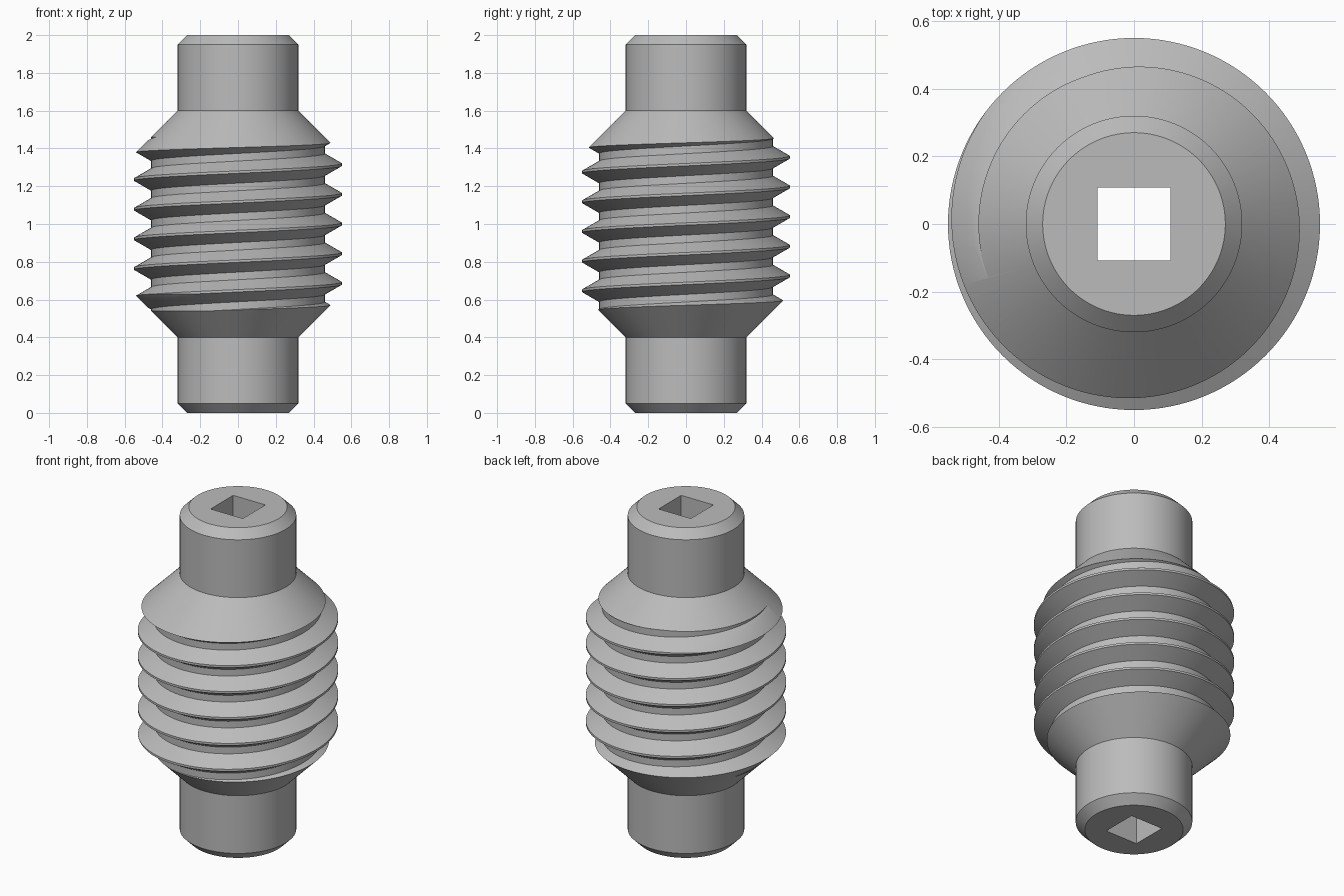
import bpy, bmesh, math

cube = bpy.data.objects.get("Cube")
if cube:
    bpy.data.objects.remove(cube, do_unlink=True)

SEGMENTS = 128
PITCH = math.pi * 0.05
ROOT, CREST = 0.46, 0.55

steel = bpy.data.materials.new("grey steel")
steel.use_nodes = True
GREY = (0.5, 0.5, 0.5, 1)
steel.diffuse_color = GREY
steel.node_tree.nodes["Principled BSDF"].inputs["Base Color"].default_value = GREY


def make_object(name, bm):
    bmesh.ops.recalc_face_normals(bm, faces=bm.faces)
    mesh = bpy.data.meshes.new(name)
    bm.to_mesh(mesh)
    bm.free()
    mesh.materials.append(steel)
    obj = bpy.data.objects.new(name, mesh)
    bpy.context.collection.objects.link(obj)
    return obj


def lathe(name, profile):
    """Revolve (radius, height) points into a capped solid."""
    bm = bmesh.new()
    rings = []
    for r, z in profile:
        angles = [math.tau * i / SEGMENTS for i in range(SEGMENTS)]
        rings.append([bm.verts.new((r * math.cos(a), r * math.sin(a), z)) for a in angles])
    for low, high in zip(rings, rings[1:]):
        for i in range(SEGMENTS):
            k = (i + 1) % SEGMENTS
            bm.faces.new((low[i], low[k], high[k], high[i]))
    bm.faces.new(rings[0][::-1])
    bm.faces.new(rings[-1])
    return make_object(name, bm)


def thread_rod(name, turns):
    """Endless right-handed screw thread, with a crest at z = 1 on +x."""
    crest_half = 0.0065
    flank = (CREST - ROOT) * math.tan(math.radians(30))
    tooth = [(ROOT, -crest_half - flank), (CREST, -crest_half),
             (CREST, crest_half), (ROOT, crest_half + flank)]
    bm = bmesh.new()
    columns = []
    for i in range(SEGMENTS):
        a = math.tau * i / SEGMENTS
        columns.append([bm.verts.new((r * math.cos(a), r * math.sin(a),
                                      1 + dz + PITCH * (turn + i / SEGMENTS)))
                        for turn in range(-turns, turns + 1) for r, dz in tooth])
    # The last column meets the first one turn higher up
    columns.append(columns[0][len(tooth):])
    for left, right in zip(columns, columns[1:]):
        for j in range(min(len(left), len(right)) - 1):
            bm.faces.new((left[j], right[j], right[j + 1], left[j + 1]))
    # Close both open ends with a fan
    ends = [e for e in bm.edges if e.is_boundary]
    reach = PITCH * turns
    low, high = bm.verts.new((0, 0, 1 - reach)), bm.verts.new((0, 0, 1 + reach))
    for e in ends:
        bm.faces.new((*e.verts, high if e.verts[0].co.z > 1 else low))
    return make_object(name, bm)


def boolean(obj, tool, operation):
    mod = obj.modifiers.new(operation.lower(), "BOOLEAN")
    mod.operation, mod.solver, mod.object = operation, "EXACT", tool
    bpy.context.view_layer.update()
    bpy.ops.object.select_all(action="DESELECT")
    bpy.context.view_layer.objects.active = obj
    obj.select_set(True)
    bpy.ops.object.modifier_apply(modifier=mod.name)
    bpy.data.objects.remove(tool, do_unlink=True)


# Shaft with chamfered ends and conical shoulders, mirrored about mid height
half = [(0.27, 0), (0.32, 0.05), (0.32, 0.4), (0.6, 0.68)]
worm = lathe("worm_screw", half + [(r, 2 - z) for r, z in reversed(half)])

# Thread trimmed by the shoulders
boolean(worm, thread_rod("thread_tool", 9), "INTERSECT")

# Square bore through the whole length
bm = bmesh.new()
bmesh.ops.create_cube(bm, size=1)
bmesh.ops.scale(bm, vec=(0.216, 0.216, 3), verts=bm.verts)
bmesh.ops.translate(bm, vec=(0, 0, 1), verts=bm.verts)
boolean(worm, make_object("bore_tool", bm), "DIFFERENCE")

bpy.ops.object.shade_smooth_by_angle(angle=math.radians(25))
